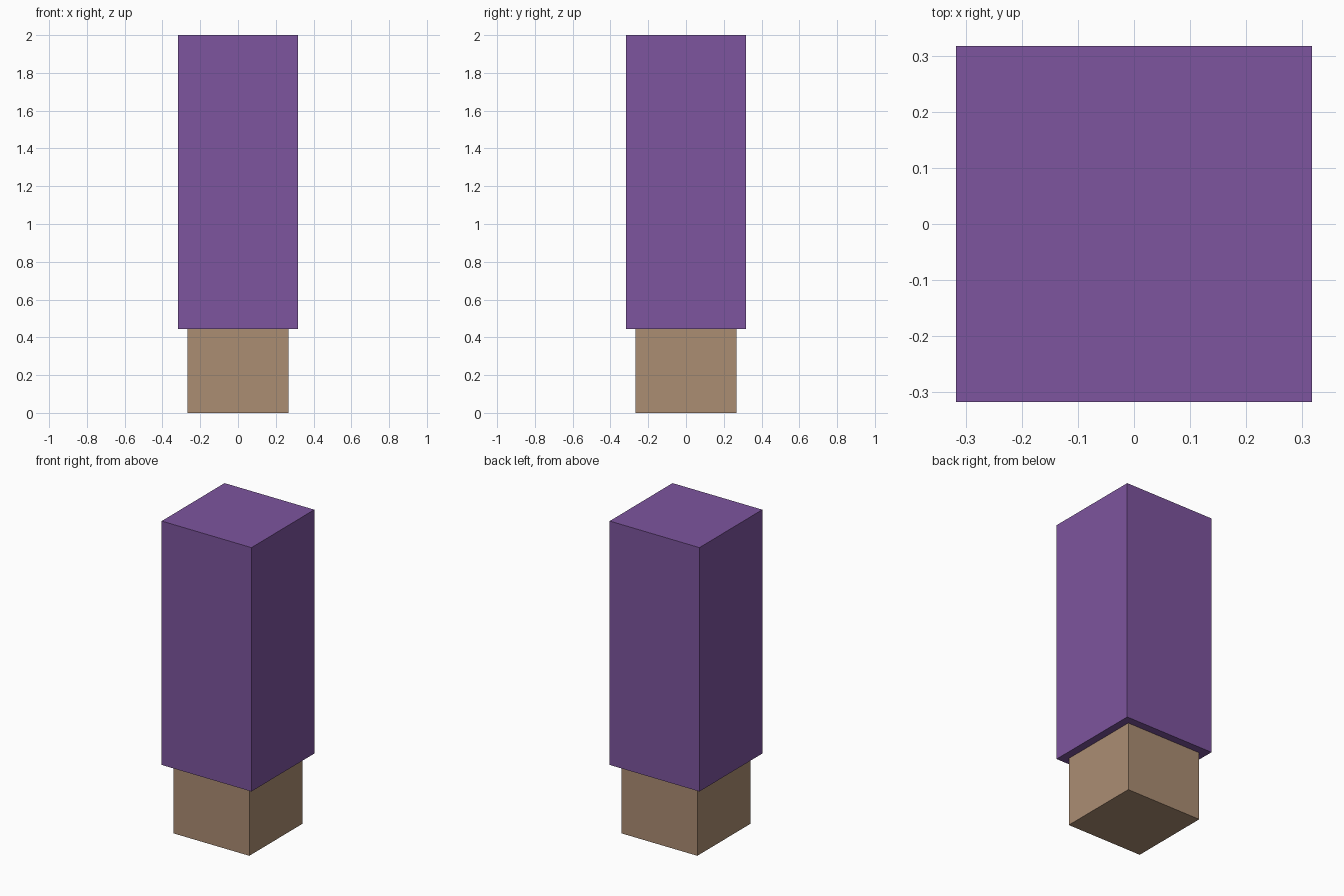
import bpy

if "Cube" in bpy.data.objects:
    bpy.data.objects.remove(bpy.data.objects["Cube"])


def box(name, half, z0, z1, color):
    """Square, axis-aligned block centred on x = y = 0."""
    bpy.ops.mesh.primitive_cube_add(size=1, location=(0, 0, (z0 + z1) / 2))
    obj = bpy.context.object
    obj.name = name
    obj.scale = (2 * half, 2 * half, z1 - z0)
    bpy.ops.object.transform_apply(location=False, rotation=False, scale=True)
    mat = bpy.data.materials.new(name + "_color")
    mat.diffuse_color = (*color, 1)
    mat.use_nodes = True
    mat.node_tree.nodes["Principled BSDF"].inputs["Base Color"].default_value = mat.diffuse_color
    obj.data.materials.append(mat)
    return obj


# Bare lower end of the limb
box("lower_block", 0.267, 0.0, 0.443, (0.407, 0.266, 0.171))

# Wider purple sleeve above it
box("upper_sleeve", 0.317, 0.443, 2.0, (0.205, 0.089, 0.342))
